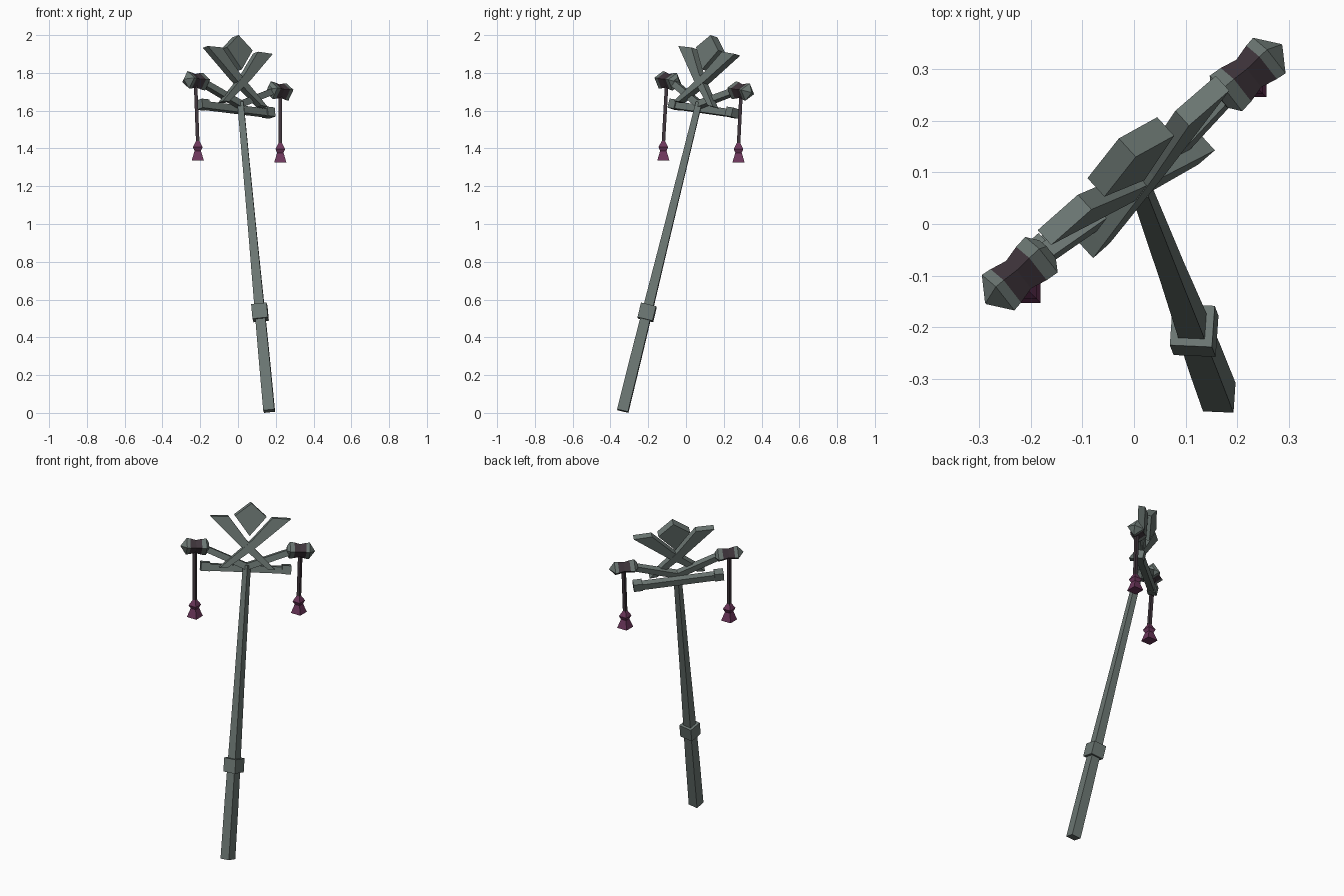
import bpy, bmesh, math
from mathutils import Vector, Matrix

if "Cube" in bpy.data.objects:
    bpy.data.objects.remove(bpy.data.objects["Cube"])

def material(name, rgb):
    m = bpy.data.materials.new(name)
    m.diffuse_color = (*rgb, 1)
    m.use_nodes = True
    m.node_tree.nodes["Principled BSDF"].inputs["Base Color"].default_value = m.diffuse_color
    return m

GREY = material("grey green metal", (0.150, 0.185, 0.172))
DARK = material("dark wrap", (0.050, 0.036, 0.045))
PLUM = material("plum tassel", (0.150, 0.038, 0.105))

# Leaning frame of the staff: X across the head, Y to its back, Z along the shaft
BASE = Vector((0.165, -0.335, 0.01))
ez = Vector((-0.09, 0.239, 0.967)).normalized()
ex = Vector((0.75, 0.653, -0.1))
ex = (ex - ez * ex.dot(ez)).normalized()
ey = ez.cross(ex)
FRAME = Matrix((ex, ey, ez)).transposed().to_4x4()
FRAME.translation = BASE

def finish(name, bm, mats, matrix):
    bmesh.ops.remove_doubles(bm, verts=bm.verts, dist=1e-5)
    bmesh.ops.recalc_face_normals(bm, faces=bm.faces)
    me = bpy.data.meshes.new(name)
    bm.to_mesh(me)
    bm.free()
    for m in mats:
        me.materials.append(m)
    ob = bpy.data.objects.new(name, me)
    ob.matrix_world = matrix
    bpy.context.collection.objects.link(ob)
    return ob

def loft(name, sections, mats, matrix, turn=0.0, wrap=()):
    """Four-sided lathe along z from (z, radius); spans listed in wrap get mats[1]."""
    bm = bmesh.new()
    rings = []
    for z, r in sections:
        rings.append([bm.verts.new((r * math.cos(turn + i * math.pi / 2),
                                    r * math.sin(turn + i * math.pi / 2), z)) for i in range(4)])
    for k in range(len(rings) - 1):
        a, b = rings[k], rings[k + 1]
        for i in range(4):
            j = (i + 1) % 4
            f = bm.faces.new((a[i], a[j], b[j], b[i]))
            f.material_index = 1 if k in wrap else 0
    bm.faces.new(rings[0][::-1])
    bm.faces.new(rings[-1])
    return finish(name, bm, mats, matrix)

def beam(name, a, b, ra, rb, mat, matrix=Matrix()):
    """Square bar between two points."""
    a, b = Vector(a), Vector(b)
    d = b - a
    z = d.normalized()
    side = Vector((0, 1, 0))
    x = side.cross(z).normalized()
    rot = Matrix((x, z.cross(x), z)).transposed().to_4x4()
    rot.translation = a
    return loft(name, [(0, ra), (d.length, rb)], [mat], matrix @ rot, math.pi / 4)

def plate(name, outline, y0, y1):
    """Flat plate: outline in x, z extruded from y0 to y1."""
    bm = bmesh.new()
    f = bm.faces.new([bm.verts.new((x, y0, z)) for x, z in outline])
    ext = bmesh.ops.extrude_face_region(bm, geom=[f])
    bmesh.ops.translate(bm, vec=(0, y1 - y0, 0),
                        verts=[v for v in ext["geom"] if isinstance(v, bmesh.types.BMVert)])
    return finish(name, bm, [GREY], FRAME)

# Shaft and collar
loft("shaft", [(0, 0.042), (0.32, 0.040), (0.54, 0.037), (1.0, 0.030), (1.69, 0.023)], [GREY], FRAME)
loft("collar", [(0.50, 0.058), (0.58, 0.058)], [GREY], FRAME)

# Crossbar behind the shaft with thicker ends
beam("crossbar", (-0.25, 0.042, 1.662), (0.25, 0.042, 1.662), 0.027, 0.027, GREY, FRAME)

# Central kite-shaped blade
plate("centre_blade", [(0, 2.05), (0.09, 1.975), (0, 1.862), (-0.09, 1.975)], -0.035, 0.015)

BLADE = [(-0.229, 1.968), (-0.125, 1.970), (-0.02, 1.843), (0, 1.822),
         (0.13, 1.700), (0.158, 1.673), (0.115, 1.675), (-0.045, 1.800)]
DRUM = [(-0.078, 0.024), (-0.062, 0.048), (-0.036, 0.045), (-0.003, 0.037),
        (0.030, 0.045), (0.050, 0.048), (0.082, 0.002)]
TASSEL = [(0.105, 0.012), (0.072, 0.036), (0.052, 0.024), (0, 0.046)]
CORD_ENDS = {-1: (-0.213, -0.120, 1.335), 1: (0.224, 0.278, 1.325)}

for s, label in ((-1, "left"), (1, "right")):
    # Crossing side blade
    plate(label + "_blade", [(-s * x, z) for x, z in BLADE], -0.037 - 0.001 * s, 0.003 - 0.001 * s)
    # Crossbar end block
    beam(label + "_crossbar_end", (s * 0.205, 0.042, 1.666), (s * 0.257, 0.042, 1.666),
         0.035, 0.035, GREY, FRAME)
    # Arm rising to the lantern-like drum
    beam(label + "_arm", (0, 0.006, 1.680), (s * 0.25, 0.008, 1.777), 0.026, 0.024, GREY, FRAME)
    # Drum with dark wrapped waist
    place = Matrix.Translation((s * 0.3, 0.008, 1.782)) @ Matrix.Rotation(s * math.pi / 2, 4, 'Y')
    loft(label + "_drum", DRUM, [GREY, DARK], FRAME @ place, 0, (2, 3))
    # Hanging cord and tassel
    end = Vector(CORD_ENDS[s])
    top = FRAME @ Vector((s * 0.3, 0.008, 1.775))
    beam(label + "_cord", top, end + Vector((0, 0, 0.09)), 0.013, 0.013, DARK)
    loft(label + "_tassel", TASSEL, [PLUM], Matrix.Translation(end), math.pi / 4)
